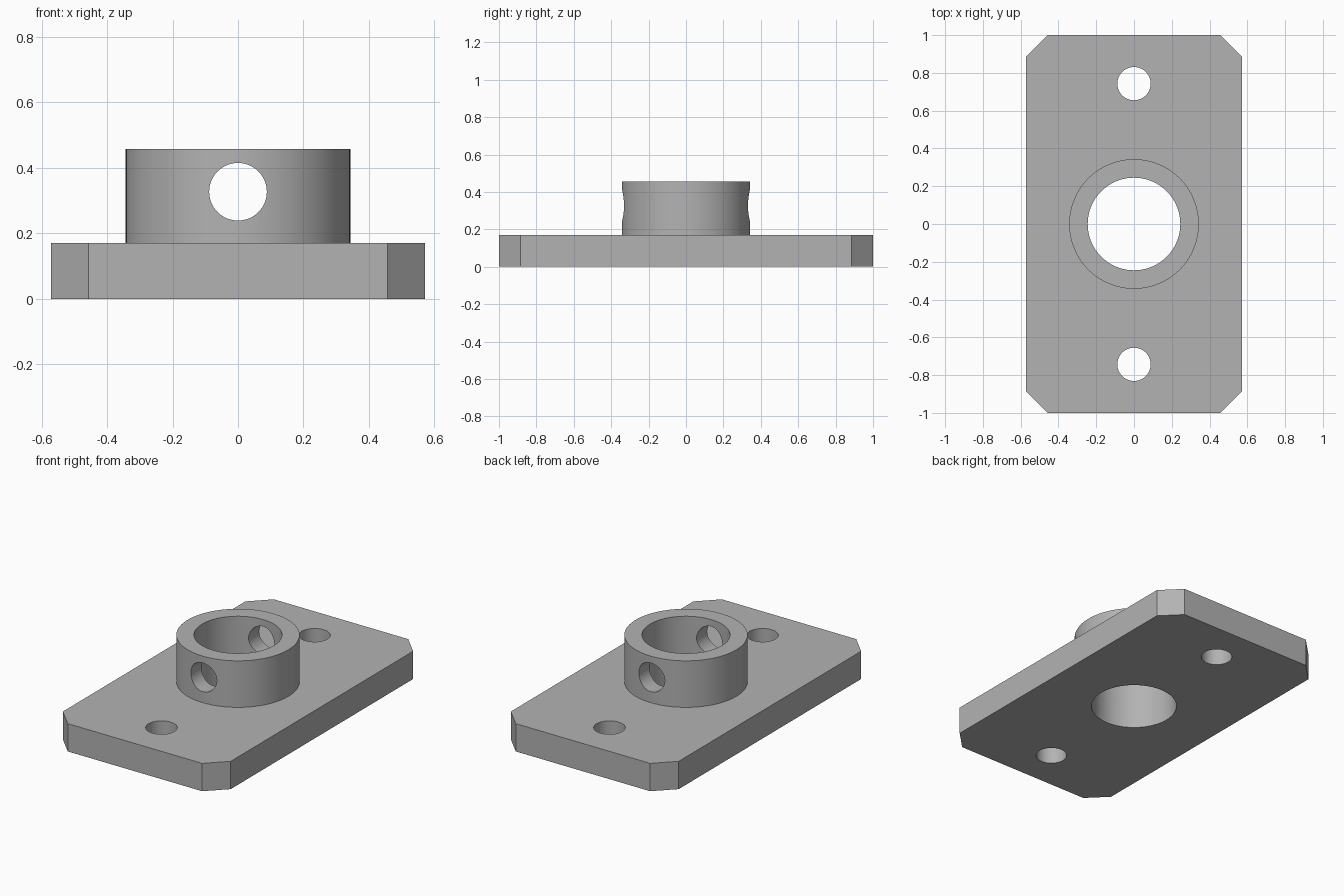
import bpy, bmesh, math

if "Cube" in bpy.data.objects:
    bpy.data.objects.remove(bpy.data.objects["Cube"])

steel = bpy.data.materials.new("plain_grey")
steel.diffuse_color = (0.45, 0.45, 0.45, 1)
steel.use_nodes = True
steel.node_tree.nodes["Principled BSDF"].inputs["Base Color"].default_value = steel.diffuse_color

PLATE_TOP, TOP = 0.171, 0.457
HALF_X, HALF_Y, CHAMFER = 0.571, 1.0, 0.114


def cylinder(name, radius, depth, loc, rot=(0, 0, 0), sides=96):
    bpy.ops.mesh.primitive_cylinder_add(vertices=sides, radius=radius, depth=depth,
                                        location=loc, rotation=rot)
    ob = bpy.context.object
    ob.name = name
    ob.data.materials.append(steel)
    return ob


def boolean(target, other, operation):
    """Apply a boolean and discard the second object."""
    mod = target.modifiers.new(operation.lower(), 'BOOLEAN')
    mod.operation, mod.object, mod.solver = operation, other, 'EXACT'
    bpy.ops.object.select_all(action='DESELECT')
    bpy.context.view_layer.objects.active = target
    target.select_set(True)
    bpy.ops.object.modifier_apply(modifier=mod.name)
    bpy.data.objects.remove(other, do_unlink=True)


# Base plate with chamfered corners
cx, cy = HALF_X - CHAMFER, HALF_Y - CHAMFER
outline = [(cx, -HALF_Y), (HALF_X, -cy), (HALF_X, cy), (cx, HALF_Y),
           (-cx, HALF_Y), (-HALF_X, cy), (-HALF_X, -cy), (-cx, -HALF_Y)]
bm = bmesh.new()
face = bm.faces.new([bm.verts.new((x, y, 0)) for x, y in outline])
ext = bmesh.ops.extrude_face_region(bm, geom=[face])
for v in ext["geom"]:
    if isinstance(v, bmesh.types.BMVert):
        v.co.z = PLATE_TOP
bmesh.ops.recalc_face_normals(bm, faces=bm.faces)
mesh = bpy.data.meshes.new("flange_plate")
bm.to_mesh(mesh)
bm.free()
flange = bpy.data.objects.new("collar_flange", mesh)
bpy.context.collection.objects.link(flange)
mesh.materials.append(steel)

# Collar, sunk into the plate
base = 0.05
boolean(flange, cylinder("collar", 0.343, TOP - base, (0, 0, (TOP + base) / 2)), 'UNION')

# Central bore, two mounting holes and the cross hole through the collar
boolean(flange, cylinder("bore", 0.245, 2, (0, 0, 0)), 'DIFFERENCE')
for side in (-1, 1):
    boolean(flange, cylinder("mounting_hole", 0.088, 1, (0, side * 0.743, 0), sides=64),
            'DIFFERENCE')
boolean(flange, cylinder("cross_hole", 0.088, 1.5, (0, 0, 0.327),
                         (math.pi / 2, 0, 0), sides=64), 'DIFFERENCE')

# Smooth round walls, crisp edges
bpy.ops.object.shade_smooth_by_angle(angle=math.radians(30))
